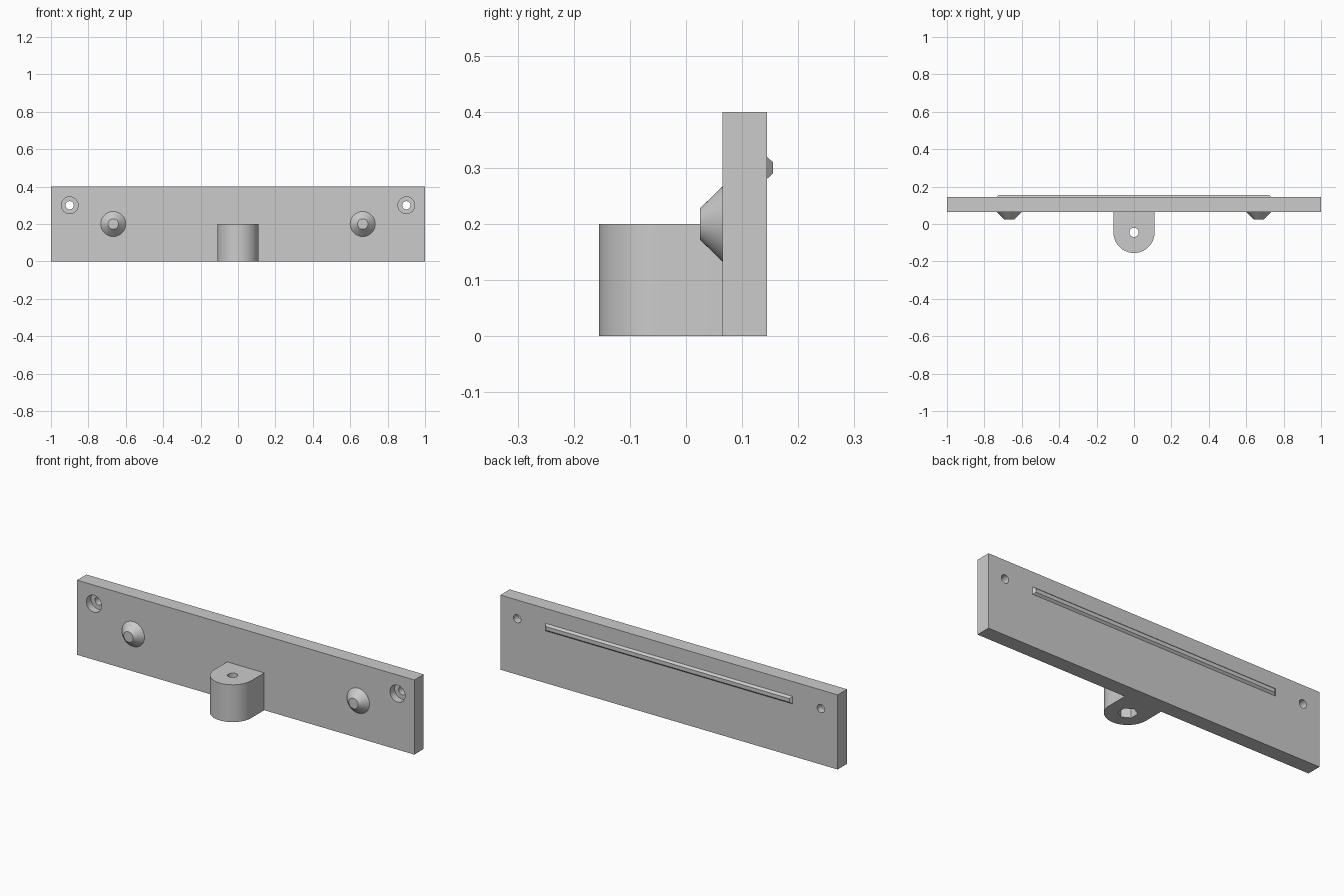
import bpy
import bmesh
from math import cos, sin, pi, radians
from mathutils import Matrix, Vector

cube = bpy.data.objects.get("Cube")
if cube:
    bpy.data.objects.remove(cube, do_unlink=True)

grey = bpy.data.materials.new("light grey")
grey.use_nodes = True
COLOUR = (0.6, 0.6, 0.6, 1)
grey.diffuse_color = COLOUR
grey.node_tree.nodes["Principled BSDF"].inputs["Base Color"].default_value = COLOUR

FRONT, BACK = 0.065, 0.144
BOSS_Y, BOSS_R, BOSS_H = -0.045, 0.11, 0.2


def finish(name, bm):
    bmesh.ops.recalc_face_normals(bm, faces=bm.faces[:])
    mesh = bpy.data.meshes.new(name)
    bm.to_mesh(mesh)
    bm.free()
    mesh.materials.append(grey)
    obj = bpy.data.objects.new(name, mesh)
    bpy.context.collection.objects.link(obj)
    return obj


def box(name, lo, hi):
    bm = bmesh.new()
    lo, hi = Vector(lo), Vector(hi)
    bmesh.ops.create_cube(bm, size=1, matrix=Matrix.Translation((lo + hi) / 2)
                          @ Matrix.Diagonal((*(hi - lo), 1)))
    return finish(name, bm)


def cone(name, start, end, r1, r2, sides=48):
    """Cone or cylinder between two points."""
    start, end = Vector(start), Vector(end)
    axis = end - start
    bm = bmesh.new()
    turn = axis.to_track_quat('Z', 'Y').to_matrix().to_4x4()
    bmesh.ops.create_cone(bm, cap_ends=True, segments=sides, radius1=r1, radius2=r2,
                          depth=axis.length,
                          matrix=Matrix.Translation((start + end) / 2) @ turn)
    return finish(name, bm)


def combine(target, tool, operation):
    mod = target.modifiers.new(operation.lower(), 'BOOLEAN')
    mod.operation = operation
    mod.solver = 'EXACT'
    mod.object = tool
    bpy.context.view_layer.objects.active = target
    bpy.ops.object.modifier_apply(modifier=mod.name)
    bpy.data.objects.remove(tool, do_unlink=True)


# Mounting plate
body = box("mounting_plate", (-1, FRONT, 0), (1, BACK, 0.4))

# Round-nosed boss joined to the plate
bm = bmesh.new()
outline = [(BOSS_R, FRONT + 0.02), (-BOSS_R, FRONT + 0.02)]
outline += [(BOSS_R * cos(pi + pi * i / 32), BOSS_Y + BOSS_R * sin(pi + pi * i / 32))
            for i in range(33)]
base = bm.faces.new([bm.verts.new((x, y, 0)) for x, y in outline])
top = bmesh.ops.extrude_face_region(bm, geom=[base])["geom"]
bmesh.ops.translate(bm, vec=(0, 0, BOSS_H),
                    verts=[v for v in top if isinstance(v, bmesh.types.BMVert)])
combine(body, finish("boss", bm), 'UNION')

# Vertical bolt hole with a hexagonal nut pocket underneath
combine(body, cone("bolt_hole", (0, BOSS_Y, -0.1), (0, BOSS_Y, 0.3), 0.025, 0.025, 32), 'DIFFERENCE')
pocket = cone("nut_pocket", (0, BOSS_Y, -0.1), (0, BOSS_Y, 0.06), 0.047, 0.047, 6)
combine(body, pocket, 'DIFFERENCE')

# Counterbored screw holes
for x in (-0.9, 0.9):
    combine(body, cone("screw_hole", (x, 0, 0.3), (x, 0.2, 0.3), 0.022, 0.022, 32), 'DIFFERENCE')
    combine(body, cone("counterbore", (x, 0, 0.3), (x, FRONT + 0.04, 0.3), 0.045, 0.045), 'DIFFERENCE')

# Tapered pegs on the front
pegs = [cone(f"{side}_peg", (x, FRONT, 0.2), (x, 0.025, 0.2), 0.067, 0.028)
        for side, x in (("right", -0.667), ("left", 0.667))]

# Bevelled rail on the back
rail = box("back_rail", (-0.733, BACK, 0.28), (0.733, 0.155, 0.32))
for v in rail.data.vertices:
    if v.co.y > 0.15:
        v.co.x *= 0.985
        v.co.z = 0.3 + (v.co.z - 0.3) * 0.5

# Smooth round surfaces, crisp edges
bpy.ops.object.select_all(action='DESELECT')
for obj in [body, *pegs]:
    obj.select_set(True)
bpy.context.view_layer.objects.active = body
bpy.ops.object.shade_smooth_by_angle(angle=radians(30))
